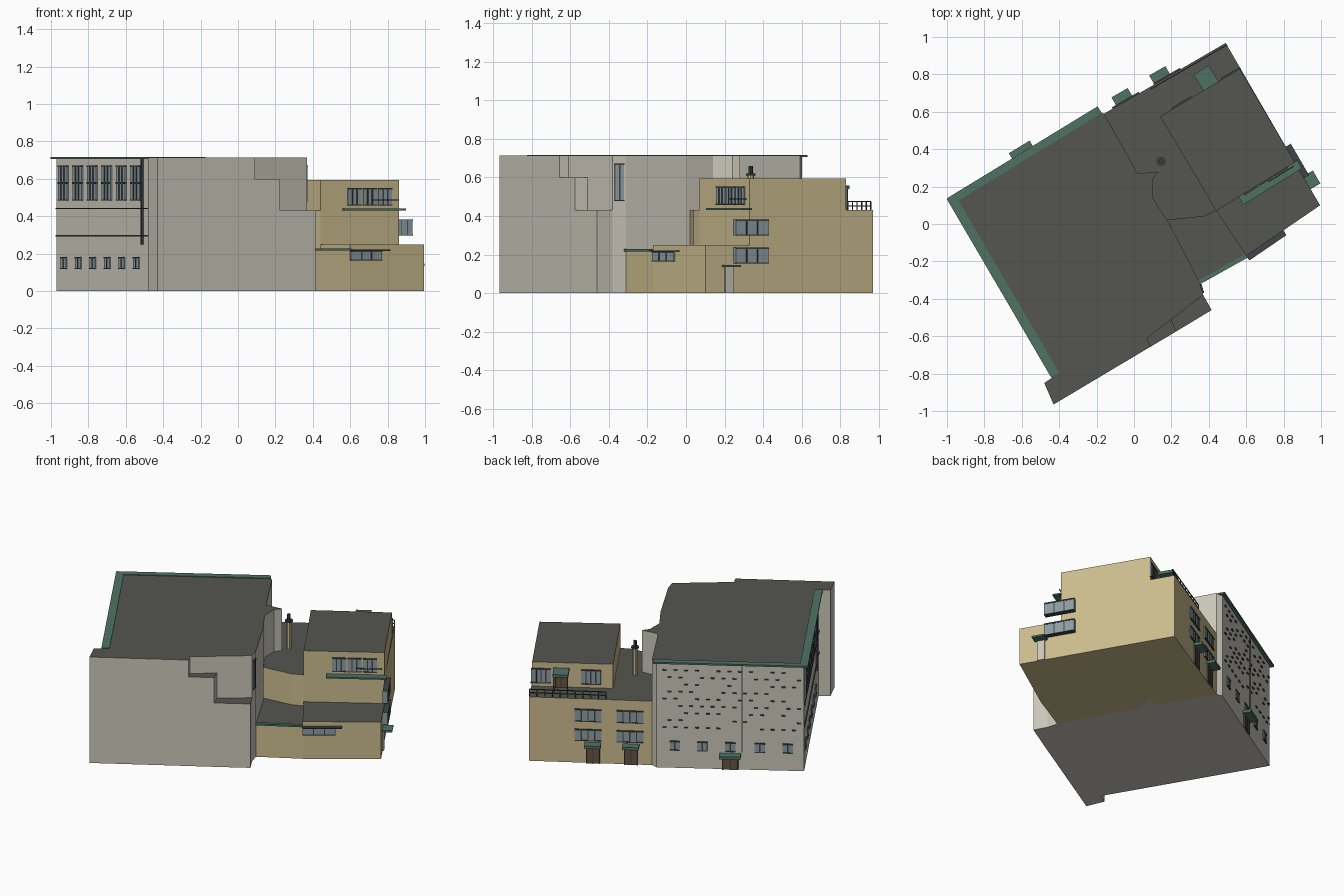
import bpy, bmesh, random
from mathutils import Vector

if "Cube" in bpy.data.objects:
    bpy.data.objects.remove(bpy.data.objects["Cube"])

random.seed(4)


def material(name, rgb):
    m = bpy.data.materials.new(name)
    m.diffuse_color = (*rgb, 1)
    m.use_nodes = True
    m.node_tree.nodes["Principled BSDF"].inputs["Base Color"].default_value = m.diffuse_color
    return m


STONE = material("stone", (0.60, 0.57, 0.49))
TAN = material("tan_render", (0.60, 0.50, 0.27))
ROOF = material("roof_grey", (0.09, 0.09, 0.08))
GREEN = material("green_trim", (0.08, 0.17, 0.13))
GLASS = material("glass", (0.27, 0.34, 0.37))
DARK = material("dark_frame", (0.05, 0.06, 0.06))
WOOD = material("wood", (0.14, 0.09, 0.05))


def finish(name, bm, mats):
    bmesh.ops.recalc_face_normals(bm, faces=bm.faces)
    me = bpy.data.meshes.new(name)
    bm.to_mesh(me)
    bm.free()
    for m in mats:
        me.materials.append(m)
    ob = bpy.data.objects.new(name, me)
    bpy.context.collection.objects.link(ob)
    return ob


def prism(name, outline, z0, z1, side, top=None):
    """Extruded footprint with its own roof colour."""
    bm = bmesh.new()
    face = bm.faces.new([bm.verts.new((x, y, z0)) for x, y in outline])
    new = bmesh.ops.extrude_face_region(bm, geom=[face])["geom"]
    for g in new:
        if isinstance(g, bmesh.types.BMVert):
            g.co.z = z1
        elif isinstance(g, bmesh.types.BMFace) and top:
            g.material_index = 1
    return finish(name, bm, [side, top] if top else [side])


class Wall:
    """Straight wall a->b, outside on the right hand; boxes are placed along it."""

    def __init__(self, a, b):
        self.a = Vector((*a, 0))
        d = Vector((*b, 0)) - self.a
        self.length = d.length
        self.d = d.normalized()
        self.n = Vector((self.d.y, -self.d.x, 0))

    def boxes(self, name, items, mat):
        """items: (centre, width, z0, z1, inner offset, outer offset)"""
        bm = bmesh.new()
        for c, w, z0, z1, i, o in items:
            v = [bm.verts.new(self.a + self.d * (c + s * w / 2) + self.n * q + Vector((0, 0, z)))
                 for z in (z0, z1) for s, q in ((-1, i), (1, i), (1, o), (-1, o))]
            for f in ((0, 1, 2, 3), (4, 5, 6, 7), (0, 1, 5, 4), (1, 2, 6, 5), (2, 3, 7, 6), (3, 0, 4, 7)):
                bm.faces.new([v[k] for k in f])
        return finish(name, bm, [mat])

    def windows(self, name, centres, w, z0, z1, bars=1, out=0.008):
        self.boxes(name + "_panes", [(c, w, z0, z1, -0.004, out - 0.003) for c in centres], GLASS)
        frame = []
        for c in centres:
            for k in range(1, bars + 1):
                frame.append((c - w / 2 + w * k / (bars + 1), 0.008, z0, z1, -0.004, out))
            frame.append((c, w, z1 - 0.006, z1 + 0.002, -0.004, out))
            frame.append((c, w, z0 - 0.002, z0 + 0.004, -0.004, out))
        self.boxes(name + "_frames", frame, DARK)

    def door(self, name, c, w, h, canopy_w, z=0.0, depth=0.055):
        self.boxes(name, [(c, w, z, z + h, -0.004, 0.008)], WOOD)
        self.boxes(name + "_jambs", [(c + k * w / 2, 0.008, z, z + h, -0.004, 0.011) for k in (-1, 0, 1)], DARK)
        self.boxes(name + "_canopy", [(c, canopy_w, z + h, z + h + 0.018, -0.004, depth)], GREEN)


# Stone hall: tall mass plus the two steps at its front corner
prism("stone_hall", [(-.97, .13), (-.42, -.81), (-.48, -.85), (-.43, -.965), (.09, -.655), (.07, -.61),
                     (.20, -.51), (.37, -.38), (.35, -.31), (.19, 0), (.10, .14), (.10, .24), (.13, .28),
                     (.02, .27), (-.16, .59), (-.20, .60)], 0, .713, STONE, ROOF)
prism("upper_step", [(.09, -.655), (.225, -.575), (.20, -.51), (.07, -.61)], 0, .60, STONE, ROOF)
prism("lower_step", [(.225, -.575), (.415, -.46), (.37, -.38), (.20, -.51)], 0, .43, STONE, ROOF)

# Tan building masses
prism("tan_main", [(.17, .02), (.37, .04), (.44, .07), (.86, .33), (.49, .968), (-.16, .59), (.02, .27),
                   (.13, .28), (.10, .24), (.10, .14)], 0, .43, TAN, ROOF)
prism("tan_top_floor", [(.44, .07), (.86, .33), (.565, .83), (.14, .575)], .43, .593, TAN, ROOF)
prism("tan_low_block", [(.60, -.17), (.995, .10), (.86, .33), (.44, .07)], 0, .25, TAN, ROOF)
prism("tan_annex", [(.35, -.31), (.60, -.17), (.44, .07), (.37, .04), (.17, .02)], 0, .222, TAN, ROOF)

# Walls used for placing details
hall_back = Wall((-.20, .60), (-.97, .13))
hall_side = Wall((-.97, .13), (-.42, -.81))
tan_back = Wall((.49, .968), (-.16, .59))
top_back = Wall((.565, .83), (.14, .575))
top_front = Wall((.44, .07), (.86, .33))
low_front = Wall((.60, -.17), (.995, .10))
annex_front = Wall((.35, -.31), (.60, -.17))
tan_side = Wall((.995, .10), (.49, .968))
hall_end = Wall((.37, -.38), (.35, -.31))

# Green eaves of the hall
L, S = hall_back.length, hall_side.length
hall_back.boxes("back_eave", [(L / 2, L + .04, .706, .717, -.02, .022)], GREEN)
hall_side.boxes("side_eave", [(S / 2 - .01, S + .02, .706, .717, -.025, .025)], GREEN)

# Hall back: ground windows, entrance, downpipe and projecting bricks
hall_back.windows("back_low_window", [L * t for t in (.125, .31, .5, .7, .89)], .062, .12, .18)
hall_back.door("hall_door", L * .5, .09, .09, .13)
hall_back.boxes("back_downpipe", [(L * .58, .006, .12, .71, 0, .008)], DARK)
bricks = []
for row in range(9):
    for col in range(13):
        if random.random() < .6:
            bricks.append((.05 + col * .066 + (row % 2) * .03, .024, .27 + row * .048, .277 + row * .048, 0, .008))
hall_back.boxes("projecting_bricks", bricks, DARK)

# Hall side: six bays of tall and small windows, string courses, downpipe
bays = [(.04 + k * .0775) / .55 * S for k in range(6)]
hall_side.windows("side_tall_window", bays, .095, .485, .67, 2, .012)
hall_side.windows("side_low_window", bays, .062, .12, .18)
hall_side.boxes("string_courses", [(S / 2, S, z, z + .007, 0, .006) for z in (.292, .438)], DARK)
hall_side.boxes("tall_window_transoms", [(c, .095, .572, .582, 0, .014) for c in bays], DARK)
hall_side.boxes("side_downpipe", [(S * .84, .008, .25, .71, 0, .012)], DARK)
hall_end.windows("hall_end_window", [.036], .05, .48, .67)

# Tan back: two columns of windows over doors
T = tan_back.length
cols = [T * .48, T * .82]
tan_back.windows("back_upper_window", cols, .165, .28, .36, 3)
tan_back.windows("back_lower_window", cols, .165, .15, .225, 3)
for n, t in enumerate((.52, .83)):
    tan_back.door("tan_door_%d" % (n + 1), T * t, .075, .12, .10)

# Roof terrace: railing, door and windows
posts = [(T * k / 16, .005, .43, .475, -.015, -.010) for k in range(11)]
tan_back.boxes("terrace_railing", posts + [(T * 5 / 16, T * 10 / 16, z, z + .005, -.015, -.010)
                                          for z in (.45, .473)], DARK)
top_back.windows("terrace_window", [.055, .36], .12, .455, .55, 3)
top_back.door("terrace_door", .18, .07, .11, .095, .43, .10)
top_back.boxes("terrace_door_posts", [(.18 + s * .042, .007, .43, .54, .085, .092) for s in (-1, 1)], GREEN)

# Top floor front: window band with its green ledge
top_front.windows("top_front_window", [.215, .31, .405], .085, .46, .55, 2)
top_front.boxes("top_front_ledge", [(.325, .37, .432, .442, -.004, .048)], GREEN)
top_front.boxes("top_front_rail", [(.40, .16, .485, .490, .012, .017)], DARK)

# Low front: window and eaves line
low_front.windows("low_front_window", [.10], .20, .165, .215, 2, .012)
low_front.boxes("low_front_canopy", [(.12, .24, .215, .222, -.004, .03)], DARK)
annex_front.boxes("annex_eave", [(annex_front.length / 2, annex_front.length, .217, .228, -.01, .012)], GREEN)

# Right-hand wall: stacked projecting windows and side entrance
side_c = .266
tan_side.windows("side_bay_window", [side_c], .195, .155, .235, 2, .03)
tan_side.windows("side_bay_window_upper", [side_c], .195, .30, .38, 2, .03)
tan_side.boxes("side_door", [(.14, .05, 0, .135, -.004, .008)], STONE)
tan_side.boxes("side_door_canopy", [(.14, .08, .135, .147, -.004, .06)], GREEN)

# Chimney with cap
bpy.ops.mesh.primitive_cylinder_add(vertices=8, radius=.016, depth=.19, location=(.145, .335, .525))
chimney = bpy.context.object
chimney.name = "chimney"
chimney.data.materials.append(TAN)
for nm, r, z, h in (("chimney_collar", .024, .615, .012), ("chimney_pot", .011, .64, .04)):
    bpy.ops.mesh.primitive_cylinder_add(vertices=8, radius=r, depth=h, location=(.145, .335, z))
    bpy.context.object.name = nm
    bpy.context.object.data.materials.append(DARK)
